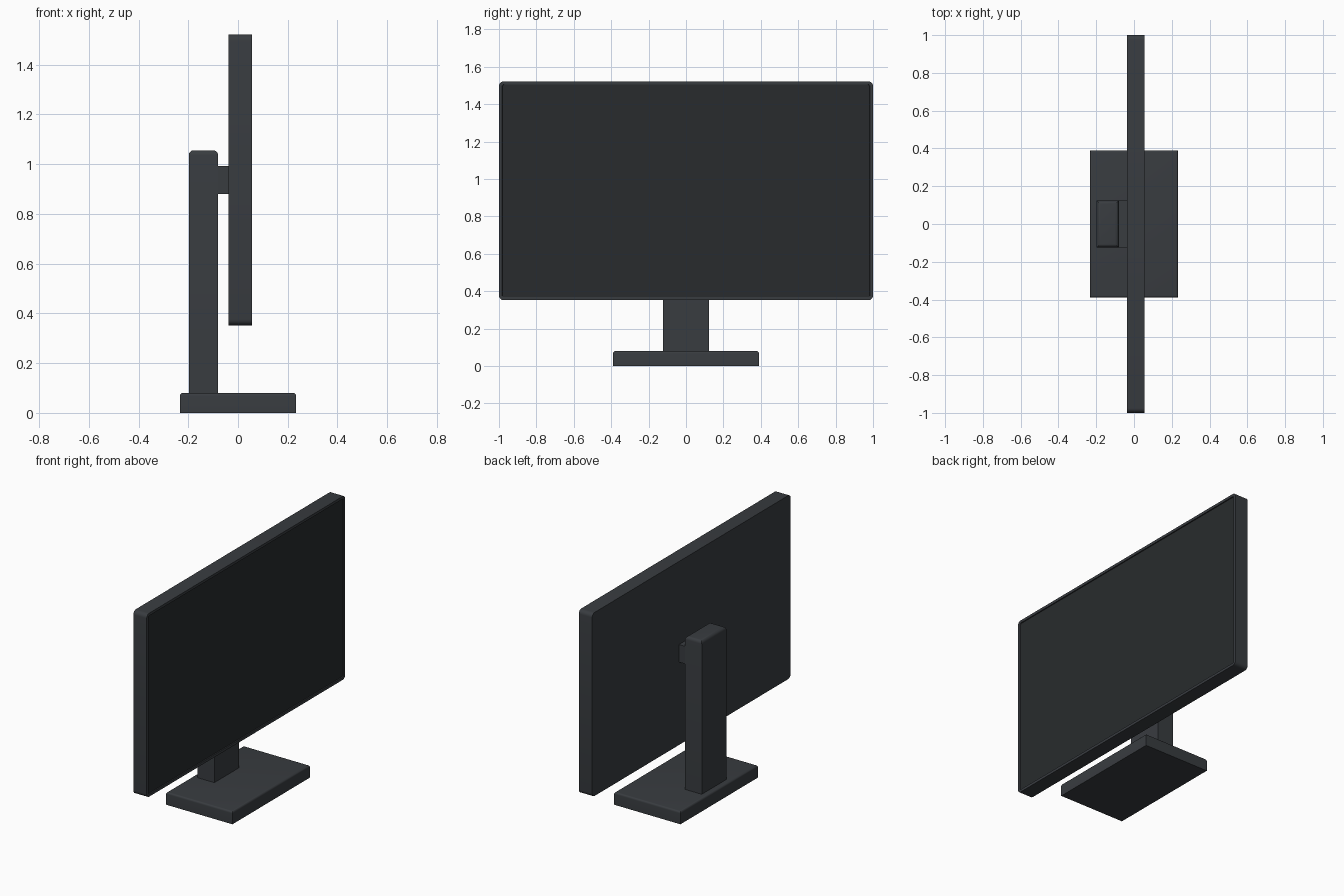
import bpy, bmesh, math

if "Cube" in bpy.data.objects:
    bpy.data.objects.remove(bpy.data.objects["Cube"])


def material(name, rgb):
    m = bpy.data.materials.new(name)
    m.diffuse_color = (*rgb, 1)
    m.use_nodes = True
    m.node_tree.nodes["Principled BSDF"].inputs["Base Color"].default_value = m.diffuse_color
    return m


body = material("dark_body", (0.04, 0.045, 0.051))
glass = material("dark_glass", (0.021, 0.024, 0.026))


def finish(bm, name, mats):
    bmesh.ops.recalc_face_normals(bm, faces=bm.faces[:])
    me = bpy.data.meshes.new(name)
    bm.to_mesh(me)
    bm.free()
    ob = bpy.data.objects.new(name, me)
    bpy.context.collection.objects.link(ob)
    for m in mats:
        me.materials.append(m)
    bpy.ops.object.select_all(action='DESELECT')
    ob.select_set(True)
    bpy.context.view_layer.objects.active = ob
    bpy.ops.object.shade_smooth_by_angle(angle=math.radians(35))
    return ob


def box_bm(x, y, z):
    bm = bmesh.new()
    bmesh.ops.create_cube(bm, size=1)
    for v in bm.verts:
        for i, (lo, hi) in enumerate((x, y, z)):
            v.co[i] = lo if v.co[i] < 0 else hi
    return bm


def bevel(bm, edges, r):
    bmesh.ops.bevel(bm, geom=edges, offset=r, offset_type='OFFSET',
                    segments=5, profile=0.5, affect='EDGES')


def block(name, x, y, z, top_round):
    """Box whose upper edges are rounded."""
    bm = box_bm(x, y, z)
    if top_round:
        bevel(bm, [e for e in bm.edges
                   if all(abs(v.co.z - z[1]) < 1e-5 for v in e.verts)], top_round)
    return finish(bm, name, [body])


# Stand: foot plate, upright and the mount joining it to the display
block("base", (-0.234, 0.234), (-0.39, 0.39), (0, 0.08), 0.012)
block("column", (-0.198, -0.08), (-0.124, 0.124), (0.08, 1.056), 0.02)
block("mount", (-0.08, -0.038), (-0.124, 0.124), (0.88, 0.992), 0)

# Display housing with rounded corners and a thin bezel around the recessed glass
bm = box_bm((-0.038, 0.056), (-1, 1), (0.352, 1.522))
bevel(bm, [e for e in bm.edges
           if abs(e.verts[0].co.x - e.verts[1].co.x) > 0.05], 0.025)
front = max(bm.faces, key=lambda f: f.calc_center_median().x)
bmesh.ops.inset_region(bm, faces=[front], thickness=0.017, depth=0)
bmesh.ops.inset_region(bm, faces=[front], thickness=0.001, depth=-0.006)
front.material_index = 1
finish(bm, "display", [body, glass])
